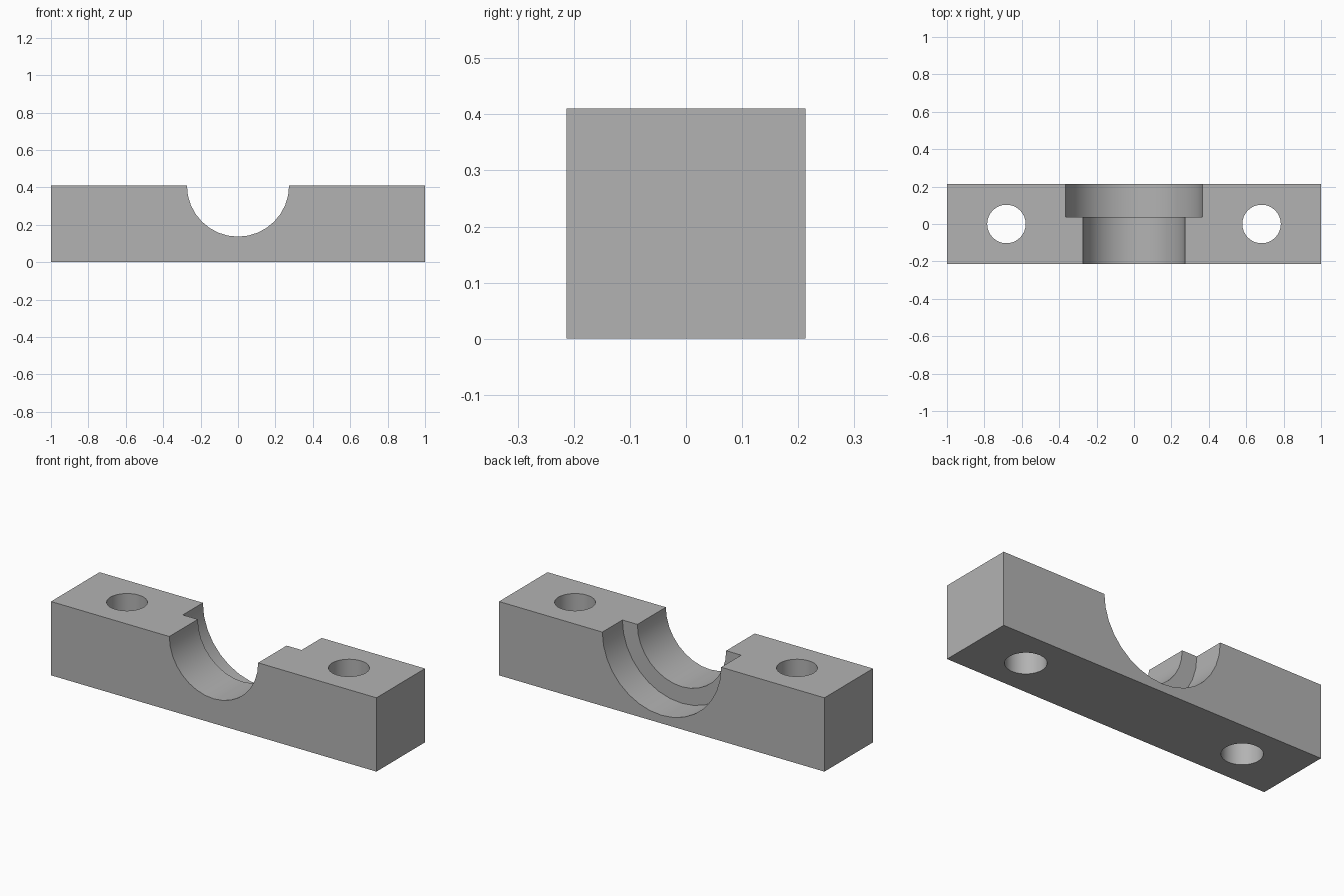
import bpy
import math

if "Cube" in bpy.data.objects:
    bpy.data.objects.remove(bpy.data.objects["Cube"], do_unlink=True)

LENGTH, DEPTH, HEIGHT = 2.0, 0.426, 0.41
BORE_RADIUS, SEAT_RADIUS, SEAT_FRONT = 0.273, 0.365, 0.037
HOLE_RADIUS, HOLE_X = 0.103, 0.682

grey = bpy.data.materials.new("plain grey")
grey.use_nodes = True
colour = (0.45, 0.45, 0.45, 1)
grey.diffuse_color = colour
grey.node_tree.nodes["Principled BSDF"].inputs["Base Color"].default_value = colour


def prism(name, outline, y_start, y_end):
    """Extrude an x-z outline along y."""
    n = len(outline)
    verts = [(x, y, z) for y in (y_start, y_end) for x, z in outline]
    faces = [tuple(range(n)), tuple(reversed(range(n, 2 * n)))]
    faces += [(i, i + n, (i + 1) % n + n, (i + 1) % n) for i in range(n)]
    mesh = bpy.data.meshes.new(name)
    mesh.from_pydata(verts, [], faces)
    obj = bpy.data.objects.new(name, mesh)
    bpy.context.collection.objects.link(obj)
    return obj


def half_round(radius, steps=16):
    """U-shaped outline: a half circle hanging from the top face, open above."""
    arc = [math.pi * (1 + i / steps) for i in range(steps + 1)]
    points = [(radius * math.cos(a), HEIGHT + radius * math.sin(a)) for a in arc]
    return points + [(radius, HEIGHT + 0.2), (-radius, HEIGHT + 0.2)]


def cut(target, cutter):
    """Subtract the cutter from the target, then discard it."""
    cutter.hide_render = True
    bpy.context.view_layer.objects.active = target
    modifier = target.modifiers.new("cut", "BOOLEAN")
    modifier.operation = "DIFFERENCE"
    modifier.solver = "EXACT"
    modifier.object = cutter
    bpy.ops.object.modifier_apply(modifier=modifier.name)
    bpy.data.objects.remove(cutter, do_unlink=True)


# Solid block
w, d = LENGTH / 2, DEPTH / 2
block = prism("clamp_block", [(-w, 0), (w, 0), (w, HEIGHT), (-w, HEIGHT)], -d, d)
block.data.materials.append(grey)

# Half-round bore right through, and the wider seat at the back
cut(block, prism("bore_cutter", half_round(BORE_RADIUS), -d - 0.1, d + 0.1))
cut(block, prism("seat_cutter", half_round(SEAT_RADIUS), SEAT_FRONT, d + 0.1))

# Vertical bolt hole on each side
for side in (-1, 1):
    bpy.ops.mesh.primitive_cylinder_add(vertices=32, radius=HOLE_RADIUS, depth=1,
                                        location=(side * HOLE_X, 0, HEIGHT / 2))
    cut(block, bpy.context.object)

# Smooth curved walls, crisp edges
bpy.ops.object.select_all(action="DESELECT")
block.select_set(True)
bpy.context.view_layer.objects.active = block
bpy.ops.object.shade_smooth_by_angle(angle=math.radians(30))
